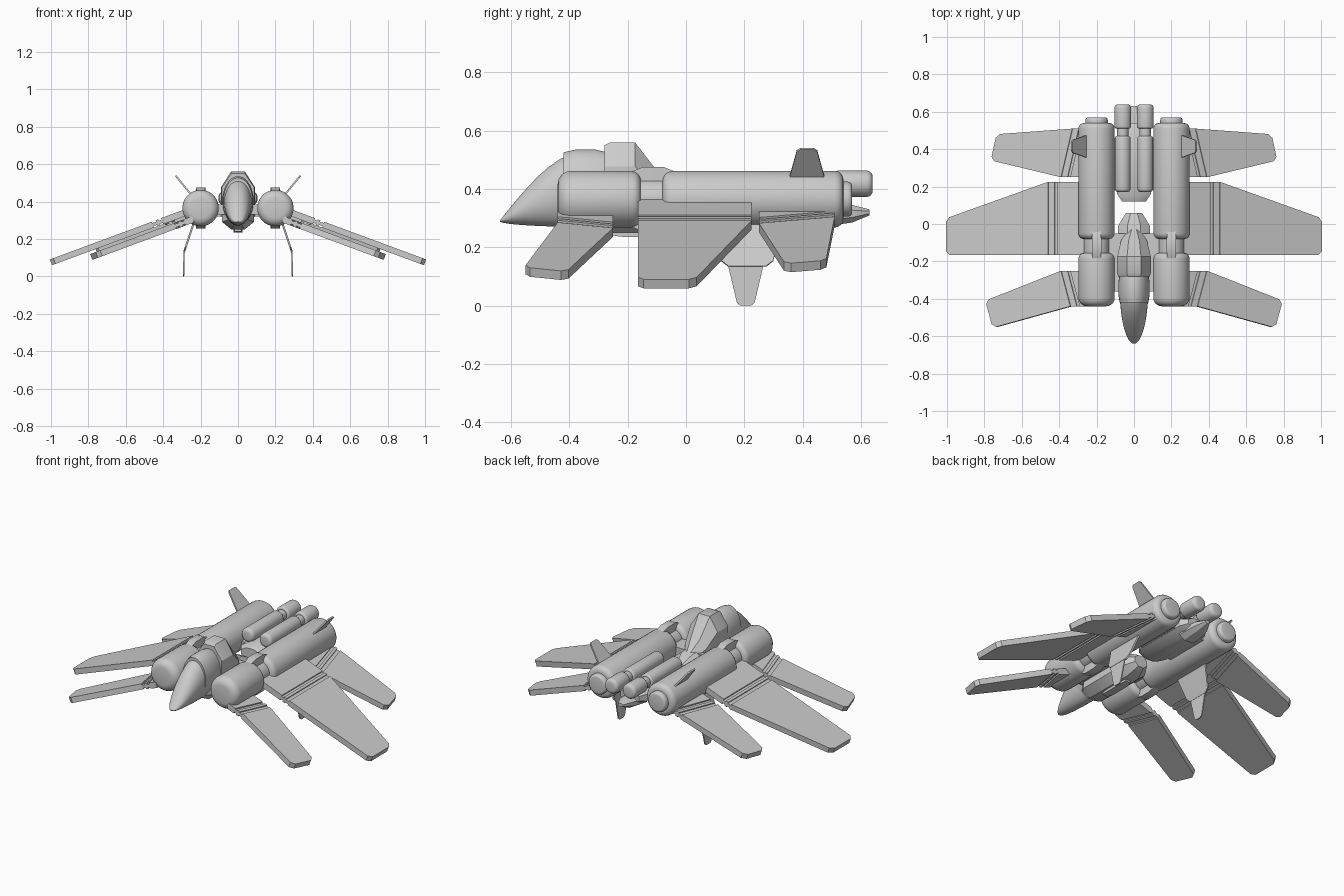
import bpy, bmesh
from math import sin, cos, pi, radians, sqrt
from mathutils import Vector

cube = bpy.data.objects.get("Cube")
if cube:
    bpy.data.objects.remove(cube)

GREY = (.6, .6, .6, 1)
mat = bpy.data.materials.new("light grey")
mat.use_nodes = True
mat.diffuse_color = GREY
mat.node_tree.nodes["Principled BSDF"].inputs["Base Color"].default_value = GREY


def finish(name, bm, mirror):
    """Turn a bmesh into an object, smooth by angle, optionally mirrored."""
    bmesh.ops.recalc_face_normals(bm, faces=bm.faces[:])
    mesh = bpy.data.meshes.new(name)
    bm.to_mesh(mesh)
    bm.free()
    mesh.materials.append(mat)
    mesh.polygons.foreach_set("use_smooth", [True] * len(mesh.polygons))
    mesh.set_sharp_from_angle(angle=radians(30))
    part = bpy.data.objects.new(name, mesh)
    bpy.context.collection.objects.link(part)
    if mirror:
        part.modifiers.new("Mirror", "MIRROR").use_mirror_merge = False


def skin(name, rings, mirror):
    """Join matching rings of points into a closed solid."""
    bm = bmesh.new()
    loops = [[bm.verts.new(point) for point in ring] for ring in rings]
    for near, far in zip(loops, loops[1:]):
        for i in range(len(near)):
            bm.faces.new((near[i - 1], near[i], far[i], far[i - 1]))
    bm.faces.new(loops[0])
    bm.faces.new(loops[-1])
    finish(name, bm, mirror)


def loft(name, sections, x=0, sides=32, mirror=False):
    """Loft along y; each section is (y, bottom, top, half width)."""
    def ring(y, bottom, top, half):
        grow = 1 / cos(pi / sides)
        turns = [2 * pi * (i + .5) / sides for i in range(sides)]
        return [(x + half * grow * cos(a), y,
                 (bottom + top + (top - bottom) * grow * sin(a)) / 2) for a in turns]
    skin(name, [ring(*section) for section in sections], mirror)


def pod(name, x, z, start, end, radius, nose, tail):
    """Mirrored tube along y with rounded front and back edges."""
    steps = [i * pi / 8 for i in range(5)]
    front = [(start + nose * (1 - sin(a)), radius - nose * (1 - cos(a))) for a in reversed(steps)]
    front = [(start + nose - nose * sin(a), radius - nose + nose * cos(a)) for a in reversed(steps)]
    back = [(end - tail + tail * sin(a), radius - tail + tail * cos(a)) for a in steps]
    loft(name, [(y, z - r, z + r, r) for y, r in front + back], x, mirror=True)


def hull(name, y, z, half, x=0, sides=8, run=.04, end=.7, mirror=False):
    """Straight body whose two ends shrink to a fraction over a short run."""
    mid, tall = (z[0] + z[1]) / 2, (z[1] - z[0]) / 2
    stations = [(y[0], end), (y[0] + run, 1), (y[1] - run, 1), (y[1], end)]
    loft(name, [(at, mid - tall * s, mid + tall * s, half * s) for at, s in stations],
         x, sides, mirror)


def panel(name, root, tip, thick, cut=0):
    """Mirrored flat panel from a root edge to a tip edge with clipped tip corners."""
    def toward(a, b):
        return a + (b - a).normalized() * cut
    (a, b), (c, d) = [[Vector(p) for p in edge] for edge in (root, tip)]
    outline = [a, toward(c, a), toward(c, d), toward(d, c), toward(d, b), b] if cut else [a, c, d, b]
    offset = (c - a).cross(b - a).normalized() * thick / 2
    skin(name, [[p + offset for p in outline], [p - offset for p in outline]], True)


def wing(name, root, tip, level):
    """Drooping wing with a thin hinge strip and a fixed root plate inboard."""
    def lay(edge, shift=0):
        return [(x - shift, y, level - .37 * (x - shift)) for x, y in edge]
    inboard = [(.24, y) for x, y in root]
    panel(name, lay(root), lay(tip), .033, cut=.02)
    panel(name + "_hinge", lay(root, .05), lay(root), .018)
    panel(name + "_hinge_rib", lay(root, .035), lay(root, .02), .033)
    panel(name + "_root", lay(inboard), lay(root, .05), .035)


def fin(name, y, x, z, halves, thick, cut):
    """Thin upright fin given by (root, tip) pairs about a middle y."""
    edges = [[(a, y - h, b), (a, y + h, b)] for a, b, h in zip(x, z, halves)]
    panel(name, *edges, thick, cut)


# Main engines: front pod, pinched waist, rear pod, nozzle and clamp
ENGINE = (.2, .365)
pod("engine_front", *ENGINE, -.44, -.155, .097, nose=.045, tail=.03)
pod("engine_waist", *ENGINE, -.2, 0, .068, nose=.01, tail=.01)
pod("engine_rear", *ENGINE, -.08, .54, .097, nose=.03, tail=.03)
pod("engine_nozzle", *ENGINE, .5, .57, .06, nose=.01, tail=.015)
hull("engine_clamp", (-.19, -.035), (.255, .475), .025, x=.2, sides=4, end=.85, mirror=True)

# Twin rear boosters
BOOSTER = (.06, .418)
pod("booster_front", *BOOSTER, .17, .47, .042, nose=.02, tail=.012)
pod("booster_neck", *BOOSTER, .45, .54, .03, nose=.01, tail=.01)
pod("booster_rear", *BOOSTER, .51, .64, .045, nose=.012, tail=.02)

# Nose and canopy, swelling from the tip by a sine and a circular rule
nose = []
for i in range(1, 13):
    t = (i / 12) ** 2
    swell = sqrt(1 - (1 - t) ** 2)
    nose.append((.3 * t - .64, .29 - .02 * swell, .29 + .24 * sin(t * pi / 2), .077 * swell))
loft("nose", nose + [(-.25, .28, .52, .077)])
hull("canopy_collar", (-.42, -.27), (.275, .535), .083, sides=32, end=.93)

# Faceted hump behind the canopy
loft("rear_hump", [(-.28, .3, .55, .085), (-.26, .28, .56, .09), (-.175, .28, .56, .09),
                   (-.09, .28, .45, .07), (-.02, .3, .385, .025)], sides=8)

# Lower hull, belly and rear body
hull("lower_hull", (-.4, .06), (.25, .39), .085, run=.07, end=.5)
hull("belly_block", (-.25, -.05), (.235, .27), .025, sides=4)
hull("rear_body", (.12, .54), (.29, .39), .09)
loft("tail_spike", [(.46, .27, .34, .06), (.57, .285, .345, .045), (.63, .31, .33, .015)], sides=8)

# Struts joining the engines to the body
hull("front_engine_link", (-.36, -.05), (.33, .385), .14, sides=4, end=1)
hull("rear_engine_link", (.18, .46), (.32, .37), .14, sides=4, end=1)

# Three pairs of wings
wing("main_wing", [(.455, -.165), (.455, .225)], [(1, -.165), (1, .03)], .445)
wing("front_wing", [(.335, -.44), (.385, -.25)], [(.75, -.555), (.79, -.41)], .394)
wing("rear_wing", [(.385, .25), (.325, .51)], [(.76, .34), (.73, .48)], .41)

# Upper fins and two-part folded lower fins
fin("upper_fin", .415, (.245, .333), (.43, .538), (.063, .033), .009, .01)
fin("lower_fin_base", .21, (.235, .287), (.29, .135), (.12, .085), .01, .02)
fin("lower_fin_tip", .205, (.288, .291), (.135, 0), (.06, .028), .007, .01)
